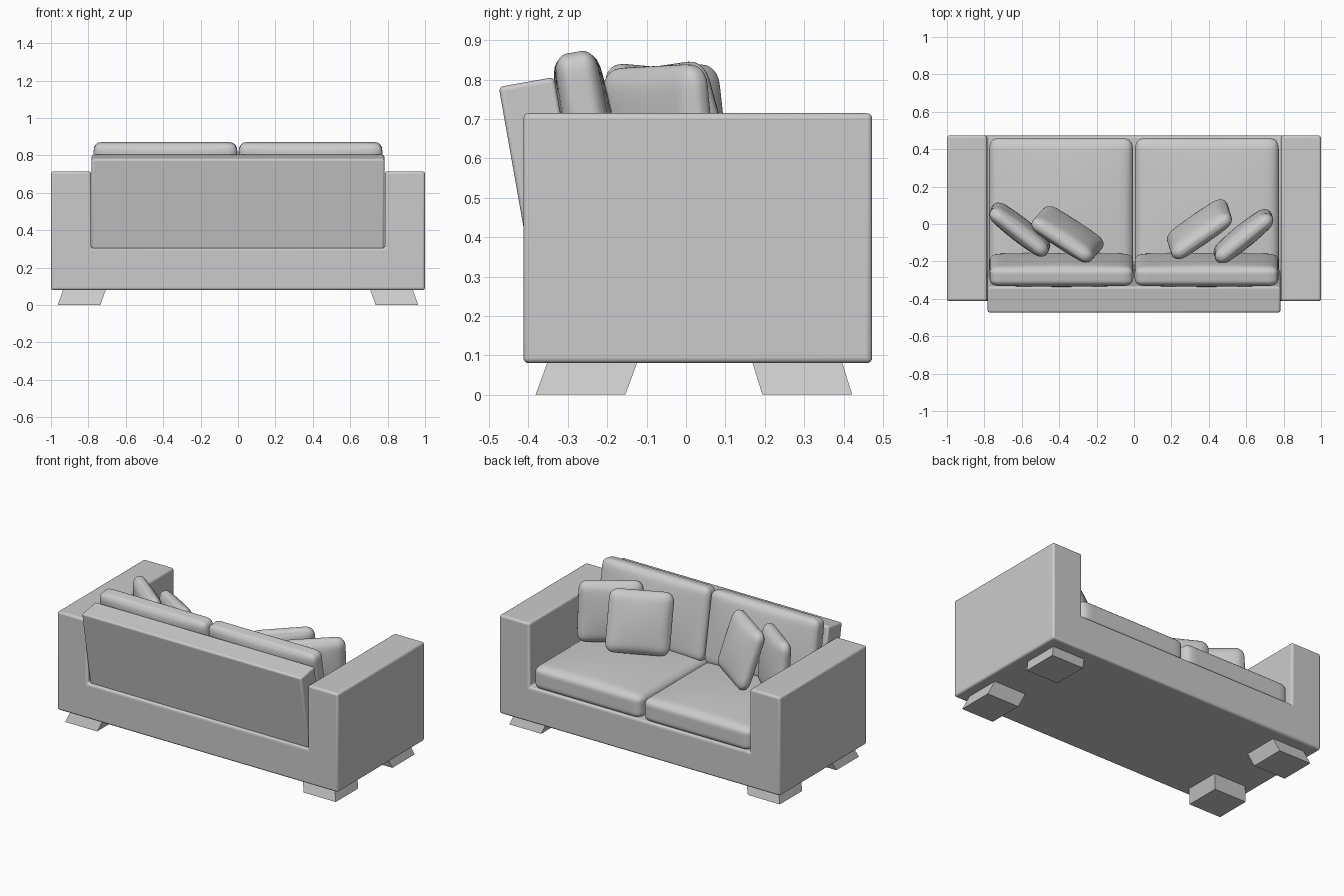
import bpy, bmesh
from math import radians
from mathutils import Matrix, Vector

if "Cube" in bpy.data.objects:
    bpy.data.objects.remove(bpy.data.objects["Cube"])


def finish(name, bm, matrix=None, bevel=0.0, smooth=None):
    bmesh.ops.recalc_face_normals(bm, faces=bm.faces)
    me = bpy.data.meshes.new(name)
    bm.to_mesh(me)
    bm.free()
    ob = bpy.data.objects.new(name, me)
    bpy.context.collection.objects.link(ob)
    if matrix:
        ob.matrix_world = matrix
    if bevel:
        m = ob.modifiers.new("bevel", 'BEVEL')
        m.width, m.segments = bevel, 4
        m.limit_method, m.angle_limit = 'ANGLE', radians(40)
    if smooth:
        bpy.ops.object.select_all(action='DESELECT')
        ob.select_set(True)
        bpy.context.view_layer.objects.active = ob
        bpy.ops.object.shade_smooth_by_angle(angle=radians(smooth))
    return ob


def cushion(name, half, r, bulge, matrix):
    """Rounded box whose thickness (local z) swells towards the middle."""
    bm = bmesh.new()
    bmesh.ops.create_cube(bm, size=2)
    bmesh.ops.subdivide_edges(bm, edges=bm.edges[:], cuts=19, use_grid_fill=True)
    for v in bm.verts:
        # crowd the grid towards the edges so the rounding is well resolved
        u = [(1.5 * c - 0.5 * c ** 3) for c in v.co]
        p = [u[i] * half[i] for i in range(3)]
        core = [max(r[i] - half[i], min(half[i] - r[i], p[i])) for i in range(3)]
        e = Vector([(p[i] - core[i]) / r[i] for i in range(3)])
        if e.length > 1e-6:
            e *= max(abs(c) for c in e) / e.length
        v.co = [core[i] + e[i] * r[i] for i in range(3)]
        v.co.z *= 1 + bulge * (1 - u[0] ** 2) * (1 - u[1] ** 2)
    return finish(name, bm, matrix, smooth=60)


def upright(x, y, z, yaw, tilt, roll=0):
    return (Matrix.Translation((x, y, z)) @ Matrix.Rotation(radians(yaw), 4, 'Z')
            @ Matrix.Rotation(radians(90 + tilt), 4, 'X')
            @ Matrix.Rotation(radians(roll), 4, 'Z'))


# Body: U profile (arms and base) extruded along y
profile = [(-1, .08), (1, .08), (1, .715), (.785, .715), (.785, .305),
           (-.785, .305), (-.785, .715), (-1, .715)]
bm = bmesh.new()
face = bm.faces.new([bm.verts.new((x, -.413, z)) for x, z in profile])
ext = bmesh.ops.extrude_face_region(bm, geom=[face])
bmesh.ops.translate(bm, vec=(0, .886, 0),
                    verts=[g for g in ext["geom"] if isinstance(g, bmesh.types.BMVert)])
finish("arms_and_base", bm, bevel=.014, smooth=40)

# Leaning back panel
bm = bmesh.new()
bmesh.ops.create_cube(bm, size=1, matrix=Matrix.Diagonal((1.565, .143, .52, 1)))
finish("back_panel", bm, Matrix.Translation((0, -.36, .538)) @ Matrix.Rotation(radians(10), 4, 'X'),
       bevel=.012, smooth=40)

# Seat and back cushions
for side, s in (("left", -1), ("right", 1)):
    cushion(f"{side}_seat_cushion", (.384, .38, .075), (.05, .05, .04), .3,
            Matrix.Translation((s * .39, .08, .365)))
    cushion(f"{side}_back_cushion", (.384, .23, .053), (.045, .045, .035), .35,
            upright(s * .388, -.245, .643, 0, 10))

# Throw pillows: x, y, z, yaw, tilt, roll
pillows = {
    "right_outer_pillow": (.585, -.065, .645, 39, 5, 2),
    "right_inner_pillow": (.35, -.028, .65, 36, 15, 5),
    "left_outer_pillow": (-.61, -.03, .645, -38, 6, -2),
    "left_inner_pillow": (-.355, -.055, .65, -32, 17, 3),
}
for name, pose in pillows.items():
    cushion(name, (.19, .19, .04), (.055, .055, .036), .5, upright(*pose))

# Slanted block feet, splayed outwards
for xname, sx in (("left", -1), ("right", 1)):
    for yname, yb, yt in (("back", -.268, -.235), ("front", .308, .28)):
        bm = bmesh.new()
        bmesh.ops.create_cube(bm, size=1)
        for v in bm.verts:
            top = v.co.z > 0
            v.co = (v.co.x * .228 + sx * (.818 if top else .85),
                    v.co.y * .228 + (yt if top else yb), .09 if top else 0)
        finish(f"{xname}_{yname}_foot", bm)
